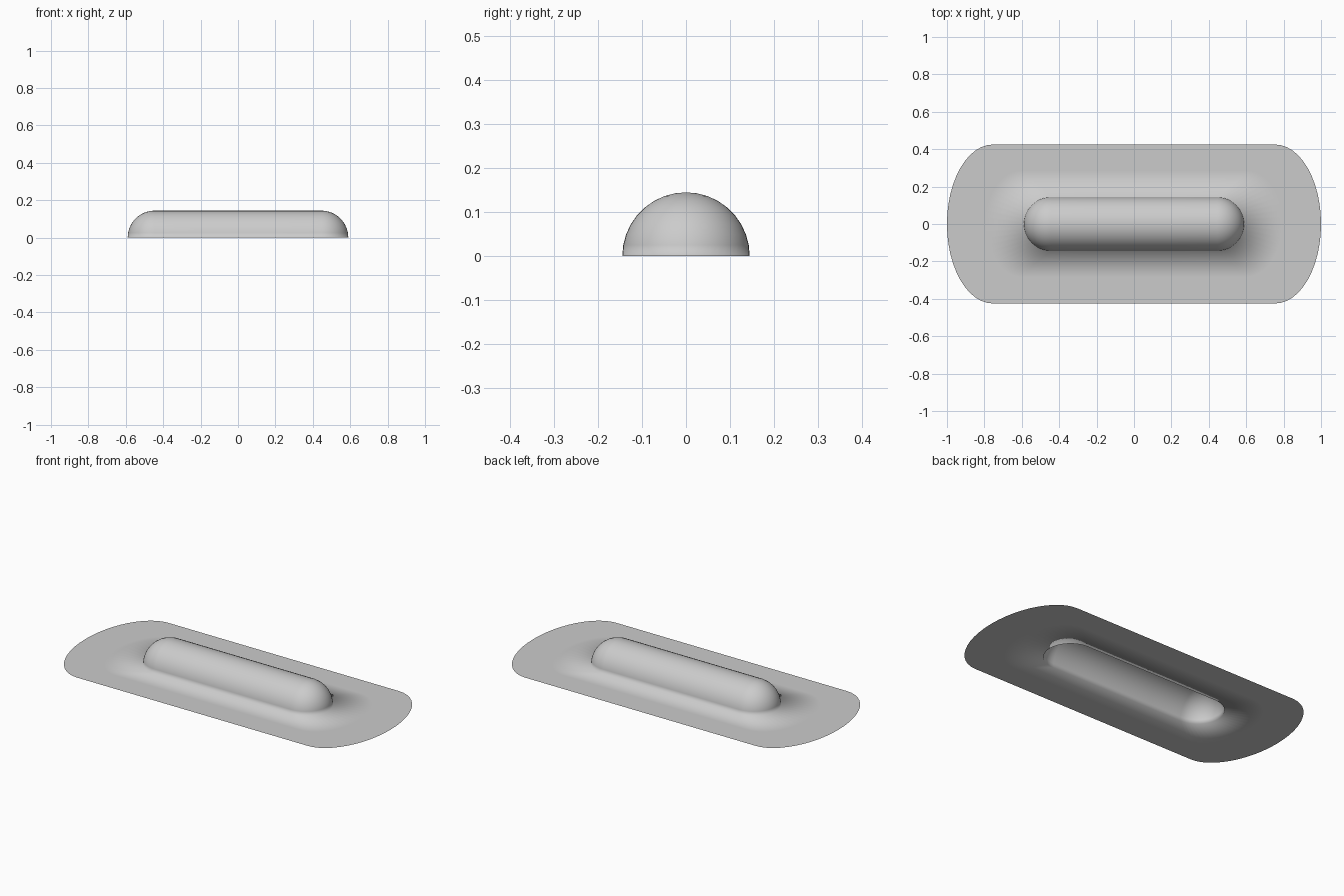
import bpy, bmesh, math

if "Cube" in bpy.data.objects:
    bpy.data.objects.remove(bpy.data.objects["Cube"])

R = 0.145        # dome radius
HALF = 0.445     # half length of the straight part of the dome
N = 24           # segments in each rounded end
ROWS = 9         # rows from dome rim to ridge

grey = bpy.data.materials.new("light grey")
grey.diffuse_color = (0.6, 0.6, 0.6, 1)
grey.use_nodes = True
grey.node_tree.nodes["Principled BSDF"].inputs["Base Color"].default_value = grey.diffuse_color

bm = bmesh.new()


def ring(end_x, rx, ry, z):
    """Stadium-shaped loop: elliptical ends joined by subdivided straight sides."""
    pts = []
    for side in (1, -1):
        for i in range(N + 1):
            a = -math.pi / 2 + math.pi * i / N
            pts.append((side * (end_x + rx * math.cos(a)), side * ry * math.sin(a), z))
        for t in (0.25, 0.5, 0.75):
            pts.append((side * end_x * (1 - 2 * t), side * ry, z))
    return [bm.verts.new(p) for p in pts]


def bridge(a, b):
    n = len(a)
    for i in range(n):
        j = (i + 1) % n
        bm.faces.new((a[i], a[j], b[j], b[i]))


# flat flange: outer edge, middle loop, dome rim
loops = [ring(0.754, 0.246, 0.425, 0),
         ring(0.60, 0.195, 0.285, 0)]

# open-bottomed dome rising from the rim
for k in range(ROWS):
    a = math.pi / 2 * k / ROWS
    r = R * math.cos(a)
    loops.append(ring(HALF, r, r, R * math.sin(a)))

# ridge: the last loop collapses onto the centre line
loops.append(ring(HALF, 0, 0, R))

for a, b in zip(loops, loops[1:]):
    bridge(a, b)

bmesh.ops.remove_doubles(bm, verts=bm.verts, dist=1e-5)
bmesh.ops.dissolve_degenerate(bm, edges=bm.edges, dist=1e-6)
bmesh.ops.recalc_face_normals(bm, faces=bm.faces)
if sum(f.normal.z for f in bm.faces) < 0:
    bmesh.ops.reverse_faces(bm, faces=bm.faces)
for f in bm.faces:
    f.smooth = True

mesh = bpy.data.meshes.new("domed_plate")
bm.to_mesh(mesh)
bm.free()
mesh.materials.append(grey)
plate = bpy.data.objects.new("domed_plate", mesh)
bpy.context.collection.objects.link(plate)
